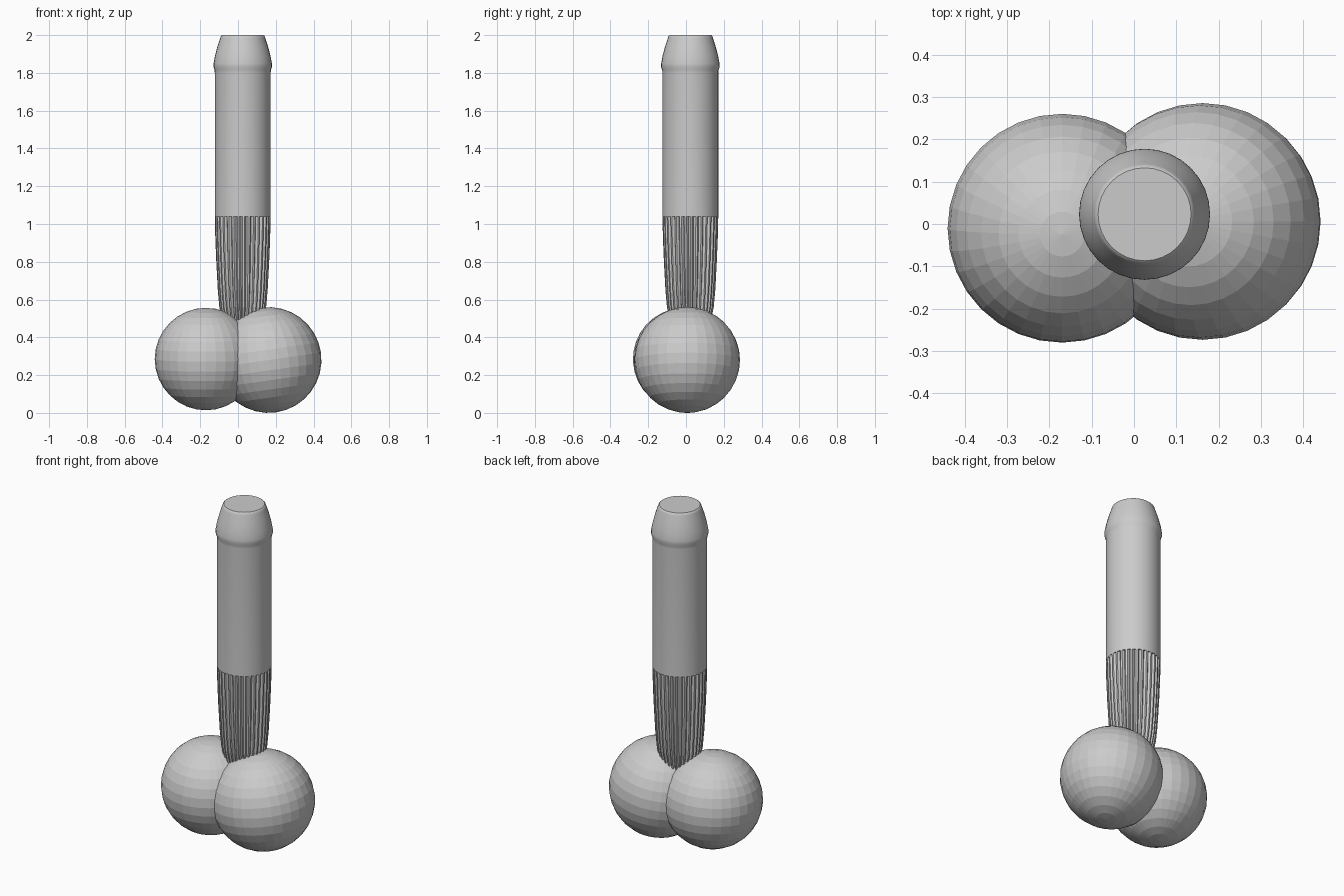
import bpy, bmesh
from math import sin, cos, pi, radians

if "Cube" in bpy.data.objects:
    bpy.data.objects.remove(bpy.data.objects["Cube"])

CX, CY = 0.025, 0.023   # column axis
SIDES = 32


def base_ball(name, loc, r, tilt):
    bpy.ops.mesh.primitive_uv_sphere_add(segments=32, ring_count=16, radius=r,
                                         location=loc, rotation=tilt)
    bpy.context.object.name = name


def column(name, rings, per_side, smooth):
    """Stack rings of (z, radius, groove depth) into a capped column."""
    bm = bmesh.new()
    n = SIDES * per_side
    loops = []
    for z, r, depth in rings:
        loop = []
        for i in range(n):
            a = 2 * pi * i / n
            rr = r - (depth if i % per_side == per_side - 1 else 0)
            loop.append(bm.verts.new((rr * cos(a), rr * sin(a), z)))
        loops.append(loop)
    for lo, hi in zip(loops, loops[1:]):
        for i in range(n):
            j = (i + 1) % n
            bm.faces.new((lo[i], lo[j], hi[j], hi[i]))
    bm.faces.new(loops[0][::-1])
    bm.faces.new(loops[-1])
    me = bpy.data.meshes.new(name)
    bm.to_mesh(me)
    bm.free()
    ob = bpy.data.objects.new(name, me)
    ob.location = (CX, CY, 0)
    bpy.context.collection.objects.link(ob)
    if smooth:
        bpy.ops.object.select_all(action='DESELECT')
        ob.select_set(True)
        bpy.context.view_layer.objects.active = ob
        bpy.ops.object.shade_smooth_by_angle(angle=radians(35))
    return ob


# two faceted balls at the base
base_ball("left_ball", (-0.17, -0.01, 0.285), 0.271, (radians(3), 0, 0))
base_ball("right_ball", (0.162, 0.006, 0.28), 0.28, (0, radians(-8), 0))

# fluted, tapering lower column
column("fluted_column", [(0.44, 0.100, 0.02), (0.50, 0.112, 0.018),
                         (0.56, 0.124, 0.016), (0.65, 0.132, 0.014),
                         (0.80, 0.140, 0.012), (0.92, 0.145, 0.012),
                         (1.04, 0.148, 0.012)], 3, False)

# plain upper column with flared, tapering cap
column("upper_column", [(1.04, 0.148, 0), (1.80, 0.148, 0), (1.815, 0.149, 0),
                        (1.832, 0.155, 0), (1.85, 0.1545, 0), (1.89, 0.147, 0),
                        (1.94, 0.134, 0), (1.985, 0.119, 0), (1.995, 0.116, 0),
                        (2.00, 0.110, 0)], 1, True)
